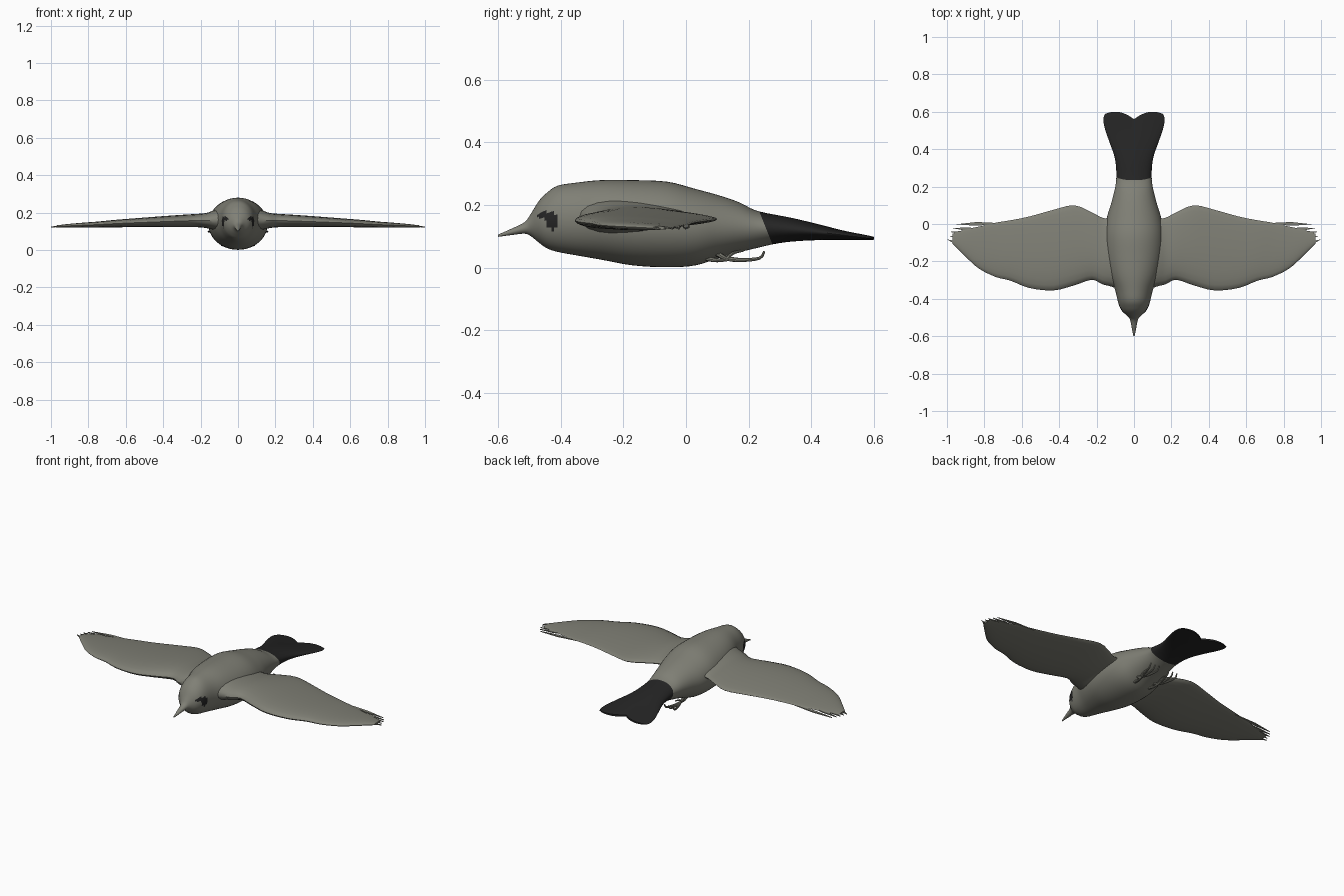
import bpy, bmesh, math
from mathutils import Vector

if "Cube" in bpy.data.objects:
    bpy.data.objects.remove(bpy.data.objects["Cube"])


def material(name, rgb):
    m = bpy.data.materials.new(name)
    m.diffuse_color = (*rgb, 1)
    m.use_nodes = True
    m.node_tree.nodes["Principled BSDF"].inputs["Base Color"].default_value = m.diffuse_color
    return m


GREY = material("plumage grey", (0.215, 0.215, 0.18))
BLACK = material("tail black", (0.018, 0.018, 0.018))


def spline(rows, sub):
    """Smoothly subdivide a list of station rows."""
    out = []
    for i in range(len(rows) - 1):
        a, b = rows[max(i - 1, 0)], rows[i]
        c, d = rows[i + 1], rows[min(i + 2, len(rows) - 1)]
        for k in range(sub):
            t = k / sub
            out.append([0.5 * (2 * q + (r - p) * t + (2 * p - 5 * q + 4 * r - s) * t * t
                               + (3 * q - p - 3 * r + s) * t ** 3)
                        for p, q, r, s in zip(a, b, c, d)])
    out.append(list(rows[-1]))
    return out


def finish(name, bm, mirror=False, angle=40):
    bmesh.ops.recalc_face_normals(bm, faces=bm.faces[:])
    me = bpy.data.meshes.new(name)
    bm.to_mesh(me)
    bm.free()
    ob = bpy.data.objects.new(name, me)
    bpy.context.collection.objects.link(ob)
    me.materials.append(GREY)
    me.materials.append(BLACK)
    if mirror:
        ob.modifiers.new("mirror", 'MIRROR')
    bpy.ops.object.select_all(action='DESELECT')
    ob.select_set(True)
    bpy.context.view_layer.objects.active = ob
    bpy.ops.object.shade_smooth_by_angle(angle=math.radians(angle))
    return ob


def loft(bm, rings, rule=None):
    """Skin closed rings and close both ends with strips of faces."""
    vs = [[bm.verts.new(p) for p in ring] for ring in rings]
    n = len(vs[0])
    for r in range(len(vs) - 1):
        for i in range(n):
            j = (i + 1) % n
            f = bm.faces.new((vs[r][i], vs[r][j], vs[r + 1][j], vs[r + 1][i]))
            if rule:
                f.material_index = rule(r, f.calc_center_median())
    for r, ring in ((0, vs[0]), (len(vs) - 1, vs[-1])):
        for i in range(n // 2):
            ids = dict.fromkeys((i, i + 1, (n - i - 1) % n, (n - i) % n))
            f = bm.faces.new([ring[k] for k in ids])
            if rule:
                f.material_index = rule(r, f.calc_center_median())


# Body with beak and tail: y, top, bottom, half width
body = [(-0.60, 0.105, 0.098, 0.003), (-0.555, 0.125, 0.104, 0.012),
        (-0.515, 0.145, 0.108, 0.020), (-0.495, 0.172, 0.100, 0.032),
        (-0.47, 0.212, 0.080, 0.060), (-0.445, 0.238, 0.062, 0.076),
        (-0.41, 0.261, 0.050, 0.087), (-0.35, 0.271, 0.039, 0.102),
        (-0.27, 0.279, 0.025, 0.132), (-0.17, 0.279, 0.007, 0.153),
        (-0.06, 0.274, 0.001, 0.158), (0.03, 0.251, 0.007, 0.146),
        (0.11, 0.229, 0.032, 0.122), (0.19, 0.203, 0.056, 0.102),
        (0.255, 0.179, 0.074, 0.094), (0.35, 0.156, 0.084, 0.102),
        (0.44, 0.134, 0.088, 0.132), (0.51, 0.115, 0.088, 0.158),
        (0.545, 0.105, 0.088, 0.163), (0.56, 0.099, 0.088, 0.155)]
SUB, SEG = 4, 48
rings = []
for y, top, bot, hw in spline(body, SUB):
    mid, hh = (top + bot) / 2, (top - bot) / 2
    notch = 0.04 * min(1, max(0, (y - 0.44) / 0.12)) ** 2
    lean = 0.4 * math.exp(-((y - 0.255) / 0.06) ** 2)
    ring = []
    for k in range(SEG):
        a = 2 * math.pi * k / SEG
        x, dz = hw * math.cos(a), hh * math.sin(a)
        ring.append((x, y - lean * dz + notch * (1 - ((abs(x) - 0.1) / 0.1) ** 2), mid + dz))
    rings.append(ring)


def body_colour(r, c):
    eye = ((c.y + 0.427) / 0.020) ** 2 + ((c.z - 0.147) / 0.026) ** 2 < 1
    brow = ((c.y + 0.442) / 0.034) ** 2 + ((c.z - 0.166) / 0.012) ** 2 < 1
    return 1 if r >= 14 * SUB or eye or brow else 0


bm = bmesh.new()
loft(bm, rings, body_colour)
finish("body", bm)

# Wings: x, leading edge, trailing edge, top, bottom
wing = [(0.04, -0.365, 0.06, 0.235, 0.085), (0.12, -0.335, 0.03, 0.215, 0.105),
        (0.17, -0.322, 0.034, 0.198, 0.117), (0.225, -0.298, 0.062, 0.193, 0.122),
        (0.32, -0.328, 0.100, 0.187, 0.122), (0.43, -0.355, 0.076, 0.179, 0.122),
        (0.56, -0.342, 0.040, 0.169, 0.122), (0.66, -0.303, 0.020, 0.161, 0.121),
        (0.74, -0.283, 0.007, 0.153, 0.120), (0.83, -0.238, -0.014, 0.146, 0.119),
        (0.90, -0.175, -0.028, 0.140, 0.119), (0.97, -0.105, -0.052, 0.132, 0.120)]
rings = []
for x, lead, trail, top, bot in spline(wing, 3):
    ring = []
    for k in range(24):
        a = 2 * math.pi * k / 24
        y = (lead + trail) / 2 - (trail - lead) / 2 * math.cos(a)
        fat = math.sin(a) * (1 + 0.35 * math.cos(a)) / 1.06
        ring.append((x, y, (top + bot) / 2 + (top - bot) / 2 * fat))
    rings.append(ring)
bm = bmesh.new()
loft(bm, rings)
finish("wings", bm, mirror=True)

# Slim feather plates fraying the wing tips: start, tip, half width
bm = bmesh.new()
for (x0, y0), (x1, y1), w in (((0.80, -0.16), (1.0, -0.082), 0.016),
                              ((0.80, -0.09), (0.99, -0.064), 0.012),
                              ((0.80, -0.055), (0.985, -0.042), 0.012),
                              ((0.78, -0.035), (0.972, -0.022), 0.010),
                              ((0.70, 0.004), (0.955, -0.002), 0.010)):
    s, t = Vector((x0, y0, 0.139)), Vector((x1, y1, 0.126))
    side = Vector((y0 - y1, x1 - x0, 0)).normalized() * w
    m = s.lerp(t, 0.55)
    f = bm.faces.new([bm.verts.new(p) for p in (s, m - side, t, m + side)])
    new = bmesh.ops.extrude_face_region(bm, geom=[f])["geom"]
    bmesh.ops.translate(bm, vec=(0, 0, -0.005),
                        verts=[v for v in new if isinstance(v, bmesh.types.BMVert)])
finish("tip_feathers", bm, mirror=True)


def tube(bm, pts, radius):
    """Tapered tube running mostly along y."""
    pts = spline(pts, 3)
    rings = []
    for i, p in enumerate(pts):
        d = Vector(pts[min(i + 1, len(pts) - 1)]) - Vector(pts[max(i - 1, 0)])
        u = d.cross(Vector((1, 0, 0))).normalized()
        v = d.cross(u).normalized()
        r = radius * (1 - 0.6 * i / (len(pts) - 1))
        rings.append([Vector(p) + r * (math.cos(k * math.pi / 4) * u + math.sin(k * math.pi / 4) * v)
                      for k in range(8)])
    loft(bm, rings)


# Feet trailing under the belly: shank, three toes and a hind toe
bm = bmesh.new()
tube(bm, [(0.055, 0.10, 0.045), (0.058, 0.125, 0.03), (0.06, 0.15, 0.027)], 0.010)
tube(bm, [(0.05, 0.065, 0.03), (0.055, 0.10, 0.023), (0.06, 0.15, 0.027)], 0.009)
for x in (0.035, 0.062, 0.09):
    tube(bm, [(0.06, 0.14, 0.027), (0.5 * (x + 0.06), 0.18, 0.024),
              (x, 0.235, 0.030), (x, 0.25, 0.052)], 0.008)
tube(bm, [(0.06, 0.13, 0.027), (0.06, 0.15, 0.046), (0.06, 0.185, 0.054)], 0.007)
finish("feet", bm, mirror=True)
